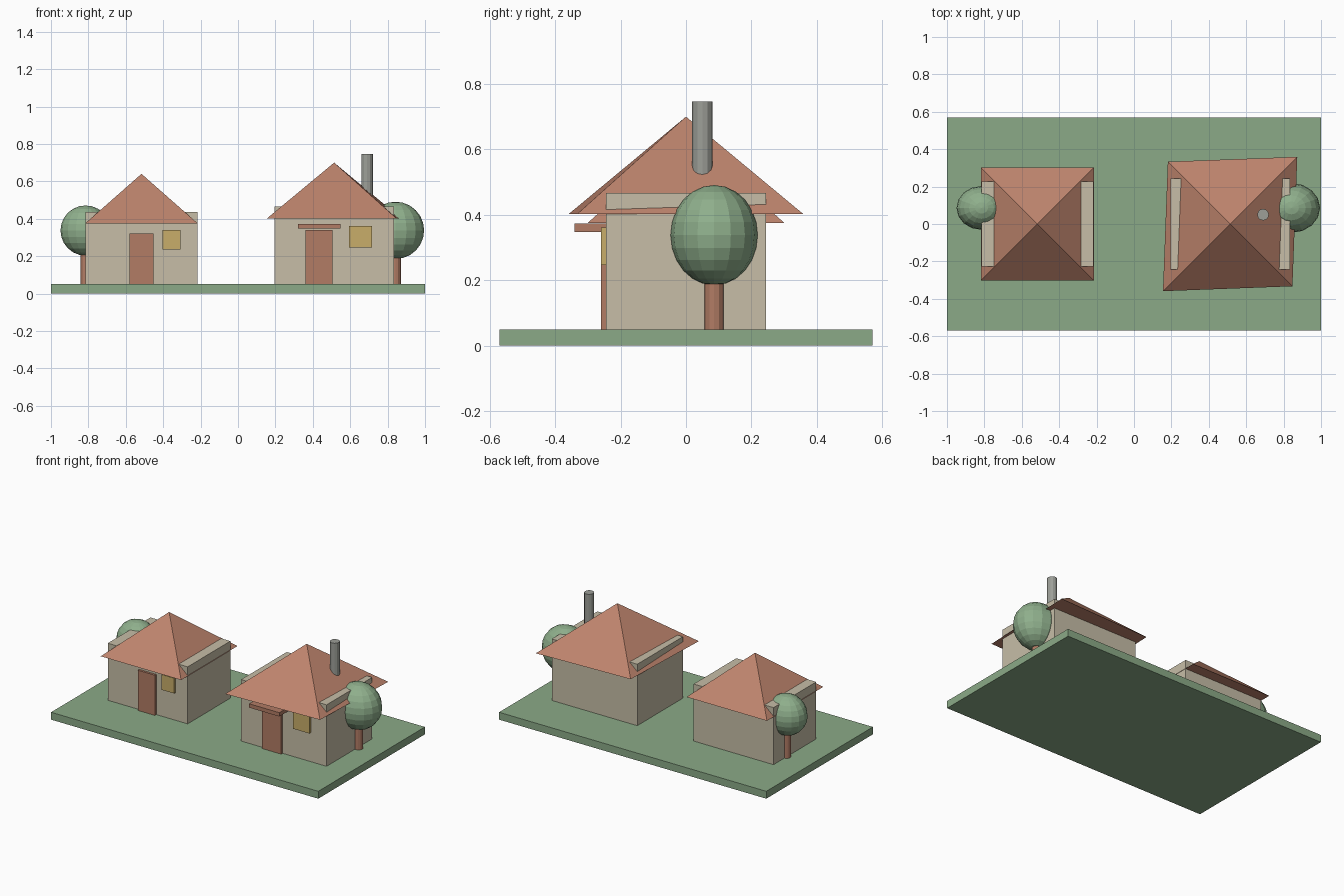
import bpy
import bmesh
from mathutils import Matrix, Vector

if "Cube" in bpy.data.objects:
    bpy.data.objects.remove(bpy.data.objects["Cube"])


def linear(c):
    c /= 255
    return c / 12.92 if c <= 0.04045 else ((c + 0.055) / 1.055) ** 2.4


def material(name, r, g, b):
    m = bpy.data.materials.new(name)
    m.diffuse_color = (linear(r), linear(g), linear(b), 1)
    m.use_nodes = True
    m.node_tree.nodes["Principled BSDF"].inputs["Base Color"].default_value = m.diffuse_color
    return m


GRASS = material("grass_green", 139, 170, 135)
LEAF = material("leaf_green", 143, 175, 140)
WALL = material("cream_wall", 199, 190, 167)
ROOF = material("terracotta_roof", 190, 132, 109)
WOOD = material("brown_wood", 178, 124, 101)
GLASS = material("yellow_window", 200, 174, 106)
STONE = material("grey_chimney", 157, 159, 152)


def finish(name, bm, mat):
    bmesh.ops.recalc_face_normals(bm, faces=bm.faces)
    mesh = bpy.data.meshes.new(name)
    bm.to_mesh(mesh)
    bm.free()
    mesh.materials.append(mat)
    obj = bpy.data.objects.new(name, mesh)
    bpy.context.collection.objects.link(obj)
    return obj


def box(name, x0, x1, y0, y1, z0, z1, mat):
    bm = bmesh.new()
    bmesh.ops.create_cube(bm, size=1)
    bm.transform(Matrix.Translation(((x0 + x1) / 2, (y0 + y1) / 2, (z0 + z1) / 2))
                 @ Matrix.Diagonal((x1 - x0, y1 - y0, z1 - z0, 1)))
    return finish(name, bm, mat)


def cylinder(name, x, y, z0, z1, r, mat, sides=12):
    bm = bmesh.new()
    bmesh.ops.create_cone(bm, cap_ends=True, segments=sides, radius1=r, radius2=r,
                          depth=z1 - z0)
    bm.transform(Matrix.Translation((x, y, (z0 + z1) / 2)))
    return finish(name, bm, mat)


def pyramid_roof(name, x, z0, z1, diag_a, diag_b):
    """Four-sided roof; the two diagonals may differ in length."""
    bm = bmesh.new()
    corners = [(diag_a, diag_a), (-diag_b, diag_b), (-diag_a, -diag_a), (diag_b, -diag_b)]
    base = [bm.verts.new((x + cx, cy, z0)) for cx, cy in corners]
    apex = bm.verts.new((x, 0, z1))
    bm.faces.new(base)
    for i in range(4):
        bm.faces.new((base[i], base[(i + 1) % 4], apex))
    return finish(name, bm, ROOF)


def tree(side, x, y, z, radii, trunk_r):
    cylinder(side + "_tree_trunk", x, y, 0.05, z, trunk_r, WOOD)
    bm = bmesh.new()
    bmesh.ops.create_uvsphere(bm, u_segments=16, v_segments=12, radius=1)
    bm.transform(Matrix.Translation(Vector((x, y, z))) @ Matrix.Diagonal((*radii, 1)))
    finish(side + "_tree_crown", bm, LEAF)


def house(side, x, half_x, half_y, top, roof, door, window):
    box(side + "_house_walls", x - half_x, x + half_x, -half_y, half_y, 0.05, top, WALL)
    pyramid_roof(side + "_house_roof", x, *roof)
    # Door and window slabs stand slightly proud of the front wall
    for part, (x0, x1, z0, z1), mat in (("door", door, WOOD), ("window", window, GLASS)):
        box(f"{side}_house_{part}", x0, x1, -half_y - 0.015, -half_y + 0.01, z0, z1, mat)


# Lawn
box("lawn", -1, 1, -0.57, 0.57, 0, 0.05, GRASS)

# Two houses
house("left", -0.516, 0.299, 0.228, 0.436, (0.375, 0.64, 0.301, 0.301),
      (-0.58, -0.452, 0.05, 0.322), (-0.404, -0.308, 0.237, 0.34))
house("right", 0.514, 0.32, 0.244, 0.466, (0.402, 0.70, 0.359, 0.333),
      (0.362, 0.505, 0.05, 0.34), (0.593, 0.716, 0.246, 0.362))

# Door canopy and chimney of the larger house
box("door_canopy", 0.321, 0.547, -0.34, -0.24, 0.347, 0.373, WOOD)
cylinder("chimney", 0.69, 0.05, 0.45, 0.746, 0.031, STONE)

# Trees beside the houses
tree("left", -0.815, 0.086, 0.337, (0.134, 0.117, 0.134), 0.026)
tree("right", 0.842, 0.086, 0.338, (0.153, 0.133, 0.153), 0.029)
